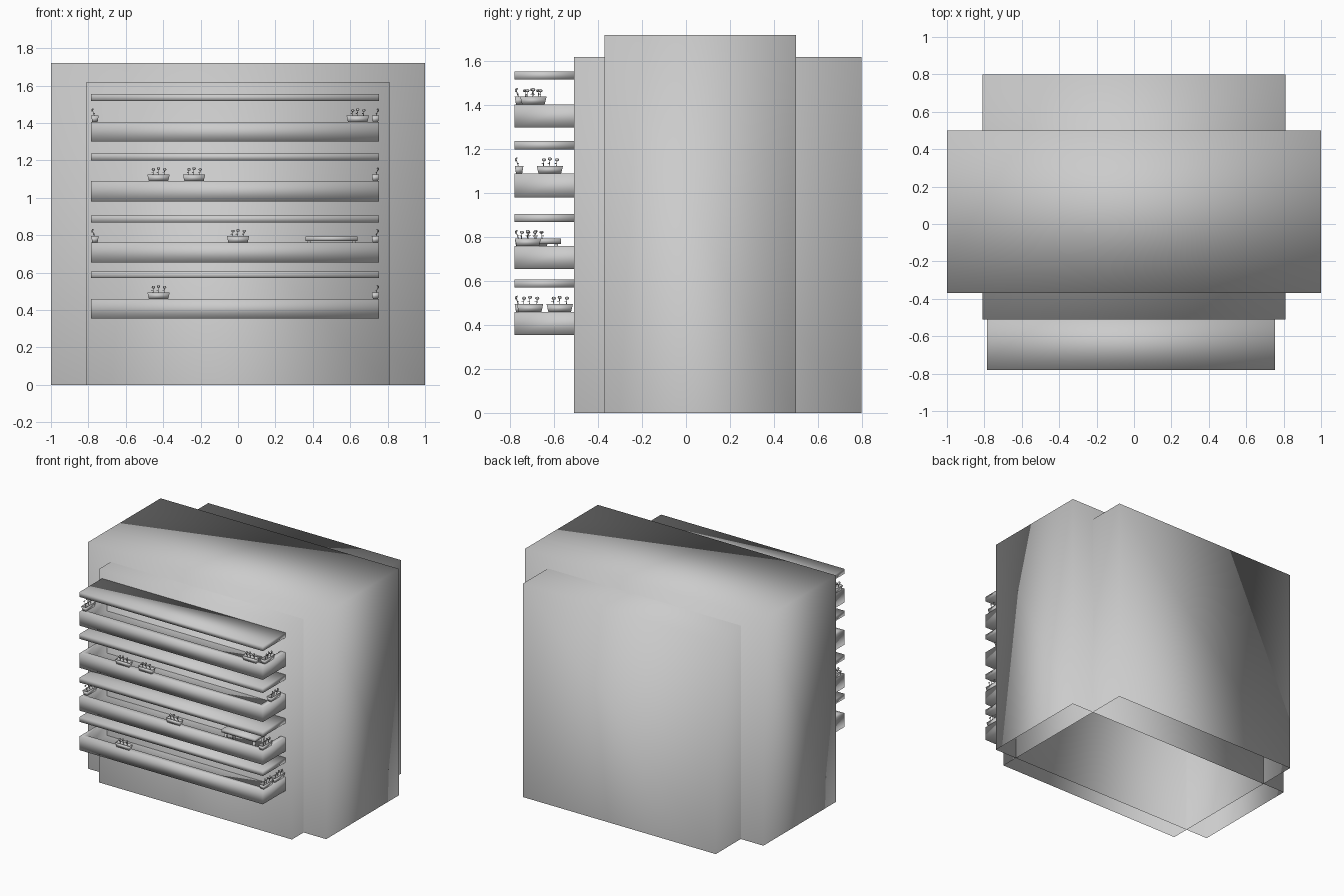
import bpy, bmesh, math
from mathutils import Matrix, Vector

if "Cube" in bpy.data.objects:
    bpy.data.objects.remove(bpy.data.objects["Cube"])

grey = bpy.data.materials.new("plain_grey")
grey.diffuse_color = (0.6, 0.6, 0.6, 1)
grey.use_nodes = True
grey.node_tree.nodes["Principled BSDF"].inputs["Base Color"].default_value = grey.diffuse_color


def finish(bm, name, smooth=True):
    me = bpy.data.meshes.new(name)
    bmesh.ops.recalc_face_normals(bm, faces=bm.faces[:])
    for f in bm.faces:
        f.smooth = smooth
    bm.to_mesh(me)
    bm.free()
    me.materials.append(grey)
    ob = bpy.data.objects.new(name, me)
    bpy.context.collection.objects.link(ob)
    return ob


def add_box(bm, x0, x1, y0, y1, z0, z1, open_bottom=False):
    m = Matrix.Translation(((x0 + x1) / 2, (y0 + y1) / 2, (z0 + z1) / 2)) \
        @ Matrix.Diagonal((x1 - x0, y1 - y0, z1 - z0, 1))
    vs = bmesh.ops.create_cube(bm, size=1, matrix=m)["verts"]
    if open_bottom:
        low = [f for f in bm.faces if f.normal.z < -0.9 or all(v.co.z < z0 + 1e-4 for v in f.verts)]
        bmesh.ops.delete(bm, geom=low, context='FACES_ONLY')
    return vs


def box(name, *dims, open_bottom=False):
    bm = bmesh.new()
    add_box(bm, *dims, open_bottom=open_bottom)
    return finish(bm, name)


# building: two crossing shells, open underneath
box("wide_block", -1, 1, -0.37, 0.50, 0, 1.72, open_bottom=True)
box("deep_block", -0.81, 0.81, -0.51, 0.80, 0, 1.62, open_bottom=True)

X0, X1, YF, YB, T = -0.785, 0.755, -0.78, -0.505, 0.04


# balcony: a tray with three parapet walls, open towards the facade
def balcony(name, z0, z1):
    bm = bmesh.new()
    outer = [(X0, YB), (X0, YF), (X1, YF), (X1, YB)]
    inner = [(X0 + T, YB), (X0 + T, YF + T), (X1 - T, YF + T), (X1 - T, YB)]
    ring = lambda pts, z: [bm.verts.new((x, y, z)) for x, y in pts]
    rows = [ring(outer, z0), ring(outer, z1), ring(inner, z1), ring(inner, z0 + 0.02)]
    for a, b in zip(rows, rows[1:]):
        for i in range(3):
            bm.faces.new((a[i], a[i + 1], b[i + 1], b[i]))
    bm.faces.new(rows[0])
    bm.faces.new(rows[3])
    finish(bm, name)


# flower box: tapered trough with three nodding flowers, leaning to local -y
def planter(name, x, y, z, turn):
    bm = bmesh.new()
    vs = add_box(bm, -0.06, 0.06, -0.02, 0.02, 0, 0.035)
    for v in vs:
        if v.co.z < 0.01:
            v.co.x *= 0.86
            v.co.y *= 0.7
    top = max(bm.faces, key=lambda f: f.calc_center_median().z)
    bmesh.ops.inset_region(bm, faces=[top], thickness=0.004)
    bmesh.ops.translate(bm, verts=top.verts[:], vec=(0, 0, -0.008))
    for px, h in ((-0.03, 0.064), (-0.003, 0.068), (0.03, 0.064)):
        a, b = Vector((px, 0, 0.025)), Vector((px + 0.003, -0.014, h))
        d = b - a
        rot = d.to_track_quat('Z', 'Y').to_matrix().to_4x4()
        bmesh.ops.create_cone(bm, cap_ends=True, segments=6, radius1=0.0018, radius2=0.0015,
                              depth=d.length, matrix=Matrix.Translation((a + b) / 2) @ rot)
        # flower head
        tilt = Matrix.Rotation(math.radians(50), 4, 'X')
        bmesh.ops.create_cone(bm, cap_ends=True, segments=8, radius1=0.0095, radius2=0.004,
                              depth=0.006, matrix=Matrix.Translation(b) @ tilt)
        # small leaf
        bmesh.ops.create_icosphere(bm, subdivisions=1, radius=0.006,
                                   matrix=Matrix.Translation((px - 0.004, -0.004, 0.046))
                                   @ Matrix.Diagonal((1, 0.8, 0.35, 1)))
    bm.transform(Matrix.Translation((x, y, z)) @ Matrix.Rotation(math.radians(turn), 4, 'Z'))
    finish(bm, name)


# floors: (bottom, rim, canopy bottom, front x, left y, right y)
floors = [
    (0.355, 0.46, 0.57, [-0.425], [], [-0.71, -0.575]),
    (0.655, 0.76, 0.868, [0.0], [-0.685], [-0.72]),
    (0.98, 1.09, 1.20, [-0.425, -0.235], [], [-0.62]),
    (1.30, 1.405, 1.518, [0.64], [-0.70], [-0.695]),
]
for n, (z0, z1, zc, front, left, right) in enumerate(floors, 1):
    balcony(f"balcony_{n}", z0, z1)
    box(f"canopy_{n}", X0, X1, YF, YB, zc, zc + 0.037)
    for i, x in enumerate(front):
        planter(f"front_planter_{n}_{i}", x, YF + T / 2, z1, 0)
    for i, y in enumerate(left):
        planter(f"left_planter_{n}_{i}", X0 + T / 2, y, z1, -90)
    for i, y in enumerate(right):
        planter(f"right_planter_{n}_{i}", X1 - T / 2, y, z1, 90)

# small table on the second balcony
box("table_top", 0.36, 0.64, -0.71, -0.57, 0.77, 0.793)
bm = bmesh.new()
for lx in (0.38, 0.62):
    for ly in (-0.69, -0.59):
        add_box(bm, lx - 0.008, lx + 0.008, ly - 0.008, ly + 0.008, 0.67, 0.775)
finish(bm, "table_legs")
